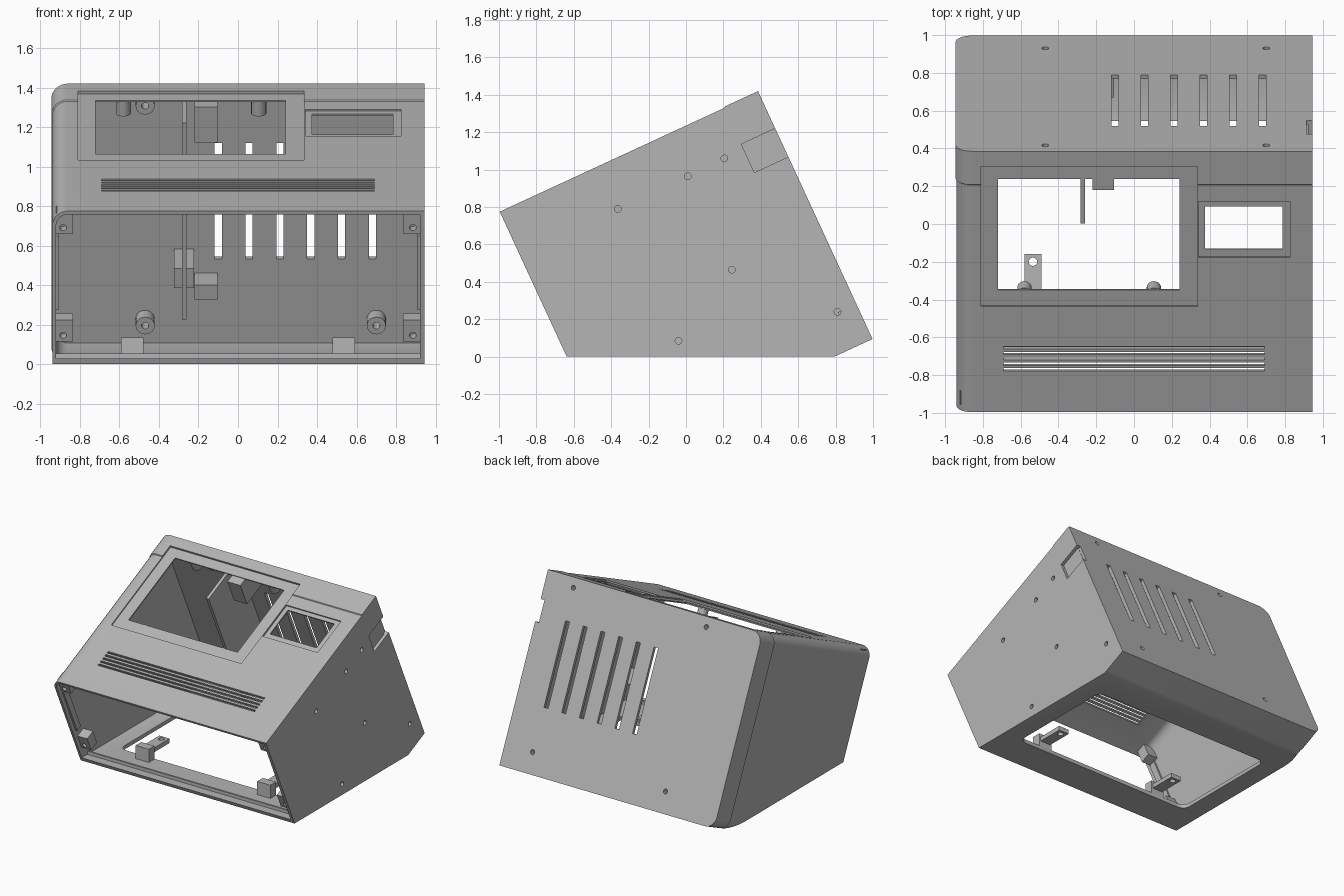
import bpy, bmesh
from math import sin, cos, pi, radians
from mathutils import Matrix, Vector

if "Cube" in bpy.data.objects:
    bpy.data.objects.remove(bpy.data.objects["Cube"])

grey = bpy.data.materials.new("plain grey")
grey.use_nodes = True
grey.diffuse_color = (0.46, 0.46, 0.46, 1)
grey.node_tree.nodes["Principled BSDF"].inputs["Base Color"].default_value = grey.diffuse_color

# Tilted case frame: x across, a forward from the back panel, b down from the top panel
TILT = radians(24.8)
FRAME = Matrix(((1, 0, 0, 0),
                (0, -cos(TILT), sin(TILT), 0.385),
                (0, -sin(TILT), -cos(TILT), 1.42),
                (0, 0, 0, 1)))
WORLD = Matrix.Identity(4)
HALF, DEPTH, HEIGHT, WALL = 0.945, 1.524, 1.46, 0.025


def box(bm, x, y, z, frame=FRAME):
    size = [(s[1] - s[0], (s[0] + s[1]) / 2) for s in (x, y, z)]
    m = Matrix.Translation([s[1] for s in size]) @ Matrix.Diagonal([s[0] for s in size] + [1])
    return bmesh.ops.create_cube(bm, size=1, matrix=frame @ m)["verts"]


def rod(bm, centre, axis, radius, length, frame=FRAME, sides=20):
    turn = Vector((0, 0, 1)).rotation_difference(Vector(axis)).to_matrix().to_4x4()
    bmesh.ops.create_cone(bm, cap_ends=True, segments=sides, radius1=radius, radius2=radius,
                          depth=length, matrix=frame @ Matrix.Translation(centre) @ turn)


def finish(bm, name):
    bmesh.ops.recalc_face_normals(bm, faces=bm.faces[:])
    mesh = bpy.data.meshes.new(name)
    bm.to_mesh(mesh)
    bm.free()
    ob = bpy.data.objects.new(name, mesh)
    bpy.context.collection.objects.link(ob)
    mesh.materials.append(grey)
    return ob


def select(ob):
    bpy.ops.object.select_all(action="DESELECT")
    ob.select_set(True)
    bpy.context.view_layer.objects.active = ob


def carve(ob, bm):
    cutter = finish(bm, "cutter")
    cutter.hide_render = True
    mod = ob.modifiers.new("carve", "BOOLEAN")
    mod.operation, mod.solver, mod.object = "DIFFERENCE", "EXACT", cutter
    select(ob)
    bpy.ops.object.modifier_apply(modifier=mod.name)
    bpy.data.objects.remove(cutter)


def section(inset, radius):
    """Cross-section with rounded corners on the -x side only."""
    x0, x1, b0, b1 = -HALF + inset, HALF - inset, inset, HEIGHT - inset
    pts = [(x1, b0), (x1, b1)]
    for cy, start in ((b1 - radius, pi / 2), (b0 + radius, pi)):
        for i in range(9):
            t = start + i * pi / 16
            pts.append((x0 + radius + radius * cos(t), cy + radius * sin(t)))
    return pts


def loft(stations, floor):
    """Skin sections along the case depth, then slice off everything below the floor."""
    bm = bmesh.new()
    rings = [[bm.verts.new(FRAME @ Vector((x, a, b))) for x, b in pts] for a, pts in stations]
    for r, s in zip(rings, rings[1:]):
        for i in range(len(r)):
            j = (i + 1) % len(r)
            bm.faces.new((r[i], r[j], s[j], s[i]))
    bm.faces.new(rings[0])
    bm.faces.new(rings[-1])
    cut = bmesh.ops.bisect_plane(bm, geom=bm.verts[:] + bm.edges[:] + bm.faces[:],
                                 plane_co=(0, 0, floor), plane_no=(0, 0, 1), clear_inner=True)
    edges = [e for e in cut["geom_cut"] if isinstance(e, bmesh.types.BMEdge)]
    bmesh.ops.contextual_create(bm, geom=edges)
    return bm


# Outer case with a small seam step, hollowed and open at the front
full, stepped, inner = section(0, 0.085), section(0.006, 0.08), section(WALL, 0.06)
stepped = [(HALF if x > 0.9 else x, b if b < 1 else y) for (x, b), (_, y) in zip(stepped, full)]
case = finish(loft([(0, full), (0.195, full), (0.2, stepped), (DEPTH, stepped)], 0), "case")
carve(case, loft([(WALL, inner), (DEPTH + 0.1, inner)], 0.03))

# Shallow bezels around the two display windows, and the side port notch
bm = bmesh.new()
box(bm, (-0.81, 0.335), (0.09, 0.908), (-0.05, 0.016))
box(bm, (0.342, 0.825), (0.297, 0.622), (-0.05, 0.016))
box(bm, (0.912, 1), (-0.1, 0.2), (0.22, 0.387))
carve(case, bm)

# Through openings: windows, front slits, back slots, screw holes
bm = bmesh.new()
box(bm, (-0.72, 0.24), (0.17, 0.815), (-0.05, 0.06))
box(bm, (0.375, 0.785), (0.33, 0.578), (-0.05, 0.06))
for i in range(5):
    a = 1.148 + 0.032 * i
    box(bm, (-0.69, 0.69), (a - 0.008, a + 0.008), (-0.05, 0.06))
for i in range(6):
    x = -0.1 + 0.156 * i
    box(bm, (x - 0.018, x + 0.018), (-0.05, 0.06), (0.32, 0.965))
BACK_SCREWS = [(x, b) for x in (-0.47, 0.7) for b in (0.075, 1.3)]
for x, b in BACK_SCREWS:
    rod(bm, (x, 0, b), (0, 1, 0), 0.018, 0.15)
for y, z in ((0.01, 0.965), (0.205, 1.06), (-0.365, 0.79), (0.245, 0.465), (-0.04, 0.085), (0.81, 0.24)):
    rod(bm, (HALF, y, z), (1, 0, 0), 0.018, 0.08, WORLD)
carve(case, bm)

# Rounded opening in the floor
bm = bmesh.new()
box(bm, (-0.785, 0.785), (-0.365, 0.545), (-0.05, 0.045), WORLD)
upright = [e for e in bm.edges if abs(e.verts[0].co.z - e.verts[1].co.z) > 0.05]
bmesh.ops.bevel(bm, geom=upright, offset=0.06, segments=6, affect="EDGES", profile=0.5)
carve(case, bm)

# Backing plate of the port notch
bm = bmesh.new()
box(bm, (0.895, 0.914), (0.022, 0.215), (0.205, 0.4))
finish(bm, "port_backing")

# Screw blocks in the four front corners, with thin ledges between them
bm, holes = bmesh.new(), bmesh.new()
for side in (-1, 1):
    for b0 in (0.03, 0.63):
        box(bm, sorted((side * 0.835, side * 0.922)), (1.41, 1.49), (b0, b0 + 0.12))
        rod(holes, (side * 0.885, 1.49, b0 + 0.085), (0, 1, 0), 0.017, 0.1)
blocks = finish(bm, "corner_blocks")
carve(blocks, holes)
bm = bmesh.new()
for side in (-1, 1):
    box(bm, sorted((side * 0.905, side * 0.922)), (1.44, 1.49), (0.16, 0.57))
box(bm, (-0.922, 0.922), (-0.58, -0.565), (0.028, 0.055), WORLD)
finish(bm, "front_ledges")

# Raised screw tabs reaching over the floor opening
bm, holes = bmesh.new(), bmesh.new()
for x in (-0.535, 0.535):
    box(bm, (x - 0.045, x + 0.045), (-0.37, -0.16), (0.075, 0.11), WORLD)
    box(bm, (x - 0.058, x + 0.058), (-0.44, -0.37), (0.028, 0.135), WORLD)
    rod(holes, (x, -0.2, 0.09), (0, 0, 1), 0.022, 0.1, WORLD)
tabs = finish(bm, "floor_tabs")
carve(tabs, holes)

# Hollow posts behind the back screws, and pegs under the large window
bm, holes = bmesh.new(), bmesh.new()
for x, b in BACK_SCREWS:
    rod(bm, (x, 0.065, b), (0, 1, 0), 0.048, 0.085)
    rod(holes, (x, 0.065, b), (0, 1, 0), 0.018, 0.2)
posts = finish(bm, "back_posts")
carve(posts, holes)
bm = bmesh.new()
for x in (-0.58, 0.105):
    for a in (0.125, 0.845):
        rod(bm, (x, a, 0.065), (0, 0, 1), 0.038, 0.085)
pegs = finish(bm, "display_pegs")

# Inner divider on the back wall with its support blocks
bm = bmesh.new()
box(bm, (-0.284, -0.26), (0.022, 0.43), (0.022, 1.115))
finish(bm, "divider")
bm = bmesh.new()
box(bm, (-0.325, -0.222), (0.022, 0.26), (0.91, 1.02))
box(bm, (-0.22, -0.105), (0.022, 0.17), (1.045, 1.125))
box(bm, (-0.22, -0.105), (0.022, 0.236), (0.022, 0.22))
finish(bm, "divider_blocks")

for ob in (case, posts, pegs, tabs, blocks):
    select(ob)
    bpy.ops.object.shade_smooth_by_angle(angle=radians(30))
